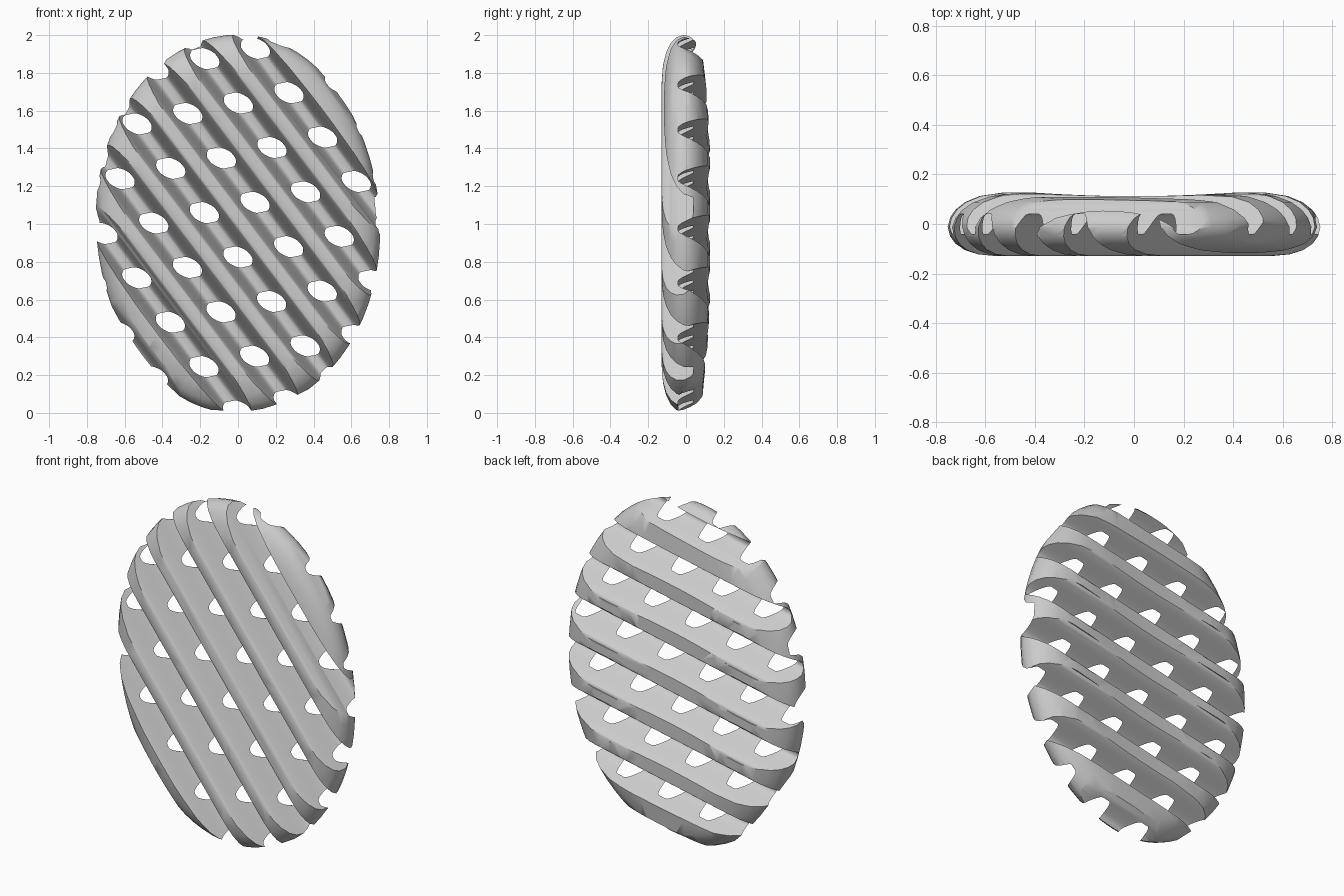
import bpy, bmesh, math
from mathutils import Vector

if "Cube" in bpy.data.objects:
    bpy.data.objects.remove(bpy.data.objects["Cube"])

# lattice of the holes in the x-z plane
ORIGIN = Vector((0.0, 0, 0.825))
A = Vector((0.268, 0, 0.055))
B = Vector((0.09, 0, 0.29))


def make_object(name, bm):
    bmesh.ops.recalc_face_normals(bm, faces=bm.faces[:])
    me = bpy.data.meshes.new(name)
    bm.to_mesh(me)
    bm.free()
    ob = bpy.data.objects.new(name, me)
    bpy.context.collection.objects.link(ob)
    return ob


# oval slice with a rounded rim: (radius factor, y), slightly hollow back
profile = [(0.4, -0.13), (0.75, -0.129), (0.84, -0.122), (0.91, -0.105), (0.96, -0.08),
           (0.99, -0.05), (1.003, -0.012), (0.99, 0.025), (0.96, 0.058), (0.91, 0.088),
           (0.83, 0.113), (0.7, 0.128), (0.55, 0.13), (0.4, 0.13), (0.2, 0.13)]
N = 72
bm = bmesh.new()
rings = []
for r, y in profile:
    ring = []
    for i in range(N):
        t = 2 * math.pi * i / N
        x, z = 0.75 * r * math.cos(t), r * math.sin(t)
        dip = 0.018 * max(0, 1 - (x / 0.45) ** 2) if y > 0.1 else 0
        ring.append(bm.verts.new((x - 0.025 * z * (1 - z * z), y - dip, 1 + z)))
    rings.append(ring)
for p, q in zip(rings, rings[1:]):
    for i in range(N):
        j = (i + 1) % N
        bm.faces.new((p[i], p[j], q[j], q[i]))
for ring, y in ((rings[0], -0.13), (rings[-1], 0.112)):
    c = bm.verts.new((0, y, 1))
    for i in range(N):
        bm.faces.new((ring[i], ring[(i + 1) % N], c))
slice_ob = make_object("lattice_slice", bm)


# parallel grooves with soft shoulders, cut into one side
def groove_cutter(name, direction, step, side, floor, shoulder, top, depth):
    d = direction.normalized()
    n = Vector((-d.z, 0, d.x))
    half = [(shoulder, 0.3)]
    for i in range(11):
        t = i / 10
        s = t * t * (3 - 2 * t)
        half.append((shoulder + (floor - shoulder) * t, top - depth * s))
    section = half + [(-u, y) for u, y in reversed(half)]
    m = len(section)
    bm = bmesh.new()
    for k in range(-6, 7):
        base = ORIGIN + step * k
        ends = [[bm.verts.new(base + d * s + n * u + Vector((0, side * y, 0)))
                 for u, y in section] for s in (-2.5, 2.5)]
        for i in range(m):
            j = (i + 1) % m
            bm.faces.new((ends[0][i], ends[0][j], ends[1][j], ends[1][i]))
        bm.faces.new(ends[0])
        bm.faces.new(ends[1][::-1])
    ob = make_object(name, bm)
    ob.hide_render = True
    return ob


cutters = [groove_cutter("front_grooves", A - B, A, -1, 0.02, 0.1, 0.13, 0.17),
           groove_cutter("back_grooves", A, B, 1, 0.008, 0.107, 0.122, 0.165)]

bpy.context.view_layer.objects.active = slice_ob
for c in cutters:
    mod = slice_ob.modifiers.new(c.name, 'BOOLEAN')
    mod.operation = 'DIFFERENCE'
    mod.solver = 'EXACT'
    mod.object = c
    bpy.ops.object.modifier_apply(modifier=mod.name)
for c in cutters:
    bpy.data.objects.remove(c)

bpy.ops.object.select_all(action='DESELECT')
slice_ob.select_set(True)
bpy.ops.object.shade_smooth_by_angle(angle=math.radians(40))
